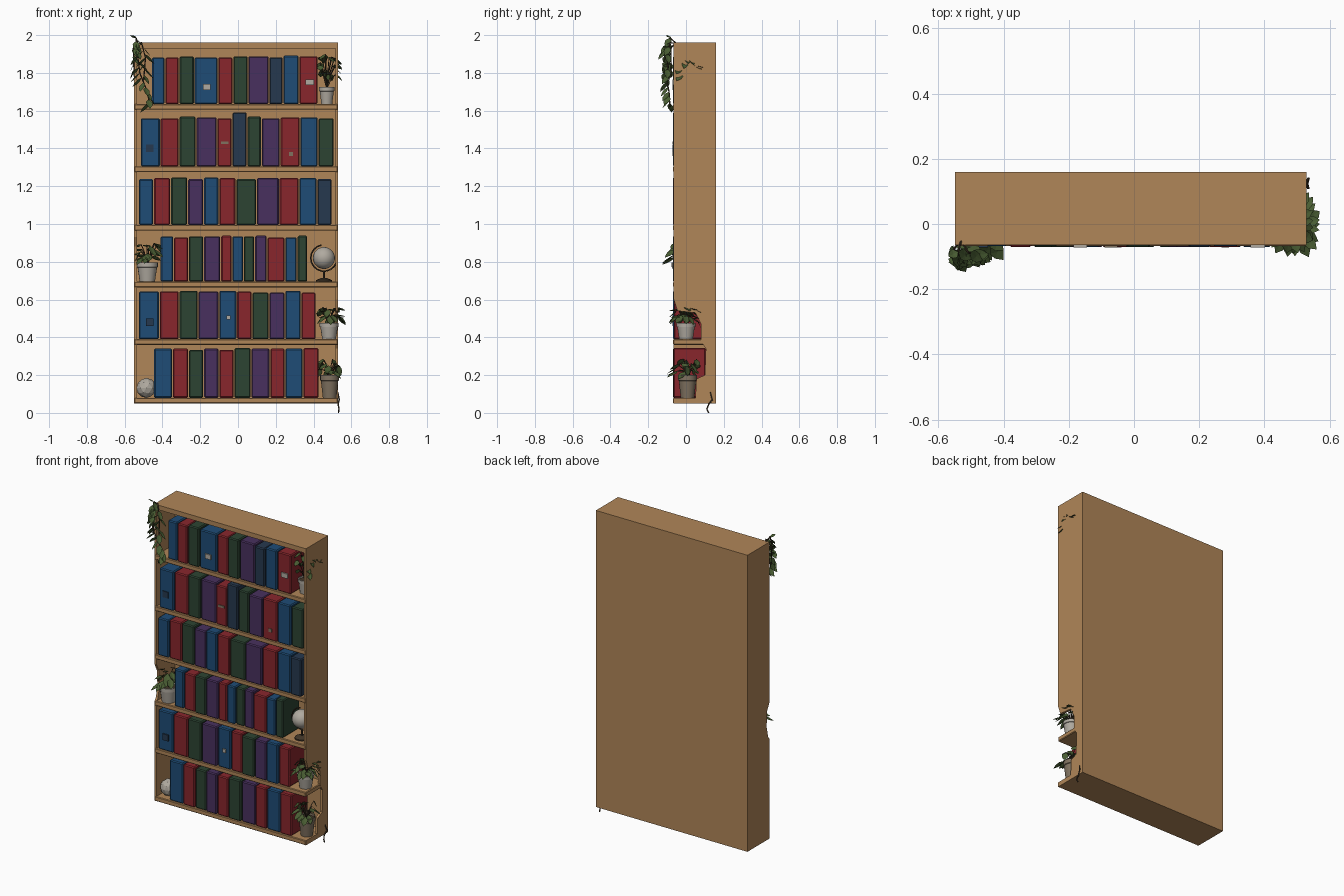
import bpy, bmesh, math, random
from mathutils import Vector

if "Cube" in bpy.data.objects:
    bpy.data.objects.remove(bpy.data.objects["Cube"])

random.seed(4)

def mat(name, r, g, b):
    m = bpy.data.materials.new(name)
    lin = [((c / 255 + 0.055) / 1.055) ** 2.4 for c in (r, g, b)]
    m.diffuse_color = (*lin, 1)
    m.use_nodes = True
    m.node_tree.nodes["Principled BSDF"].inputs["Base Color"].default_value = m.diffuse_color
    return m

WOOD = mat("oak wood", 176, 134, 88)
BARK = mat("dark brown", 66, 54, 40)
LEAF = mat("leaf green", 72, 92, 50)
STONE = mat("pale stone", 176, 170, 160)
CLAY = mat("taupe clay", 128, 114, 96)
BOOK = {"b": mat("book blue", 30, 76, 118), "r": mat("book red", 136, 38, 44),
        "g": mat("book green", 44, 68, 50), "p": mat("book purple", 72, 48, 94),
        "n": mat("book navy", 38, 56, 78)}

def make(name, bm, *mats, smooth=False):
    bmesh.ops.recalc_face_normals(bm, faces=bm.faces)
    me = bpy.data.meshes.new(name)
    bm.to_mesh(me)
    bm.free()
    for m in mats:
        me.materials.append(m)
    for p in me.polygons:
        p.use_smooth = smooth
    if smooth:
        me.set_sharp_from_angle(angle=math.radians(40))
    ob = bpy.data.objects.new(name, me)
    bpy.context.collection.objects.link(ob)
    return ob

def box(name, x0, x1, y0, y1, z0, z1, m, bevel=0.0):
    bm = bmesh.new()
    bmesh.ops.create_cube(bm, size=1)
    for v in bm.verts:
        v.co = ((x0 + x1) / 2 + v.co.x * (x1 - x0), (y0 + y1) / 2 + v.co.y * (y1 - y0),
                (z0 + z1) / 2 + v.co.z * (z1 - z0))
    if bevel:
        bmesh.ops.bevel(bm, geom=bm.edges[:], offset=bevel, segments=1, affect='EDGES')
    return make(name, bm, m)

def side(name, x0, x1, profile):
    # upright panel: (y, z) outline pushed along x
    bm = bmesh.new()
    f = bm.faces.new([bm.verts.new((x0, y, z)) for y, z in profile])
    g = bmesh.ops.extrude_face_region(bm, geom=[f])["geom"]
    bmesh.ops.translate(bm, vec=(x1 - x0, 0, 0), verts=[v for v in g if isinstance(v, bmesh.types.BMVert)])
    return make(name, bm, WOOD)

def lathe(name, x, y, z, profile, m, n=20):
    bm = bmesh.new()
    rings = [[bm.verts.new((x + r * math.cos(a), y + r * math.sin(a), z + h))
              for a in (2 * math.pi * i / n for i in range(n))] for r, h in profile]
    for lo, hi in zip(rings, rings[1:]):
        for i in range(n):
            bm.faces.new((lo[i], lo[(i + 1) % n], hi[(i + 1) % n], hi[i]))
    bm.faces.new(rings[0])
    bm.faces.new(rings[-1])
    return make(name, bm, m, smooth=True)

def tube(bm, pts, r, n=5):
    # thin rod through a list of points
    for p, q in zip(pts, pts[1:]):
        d = Vector(q) - Vector(p)
        if d.length < 1e-4:
            continue
        M = d.to_track_quat('Z', 'Y').to_matrix().to_4x4()
        M.translation = (Vector(p) + Vector(q)) / 2
        bmesh.ops.create_cone(bm, cap_ends=True, segments=n, radius1=r, radius2=r, depth=d.length, matrix=M)

def leaf(bm, b, t, w):
    # pointed blade folded along its middle
    d = t - b
    s = d.cross(Vector((0, 0.25, 1))).normalized() * w / 2
    ring = [b, b + d * .3 + s, b + d * .65 + s * .85, t, b + d * .65 - s * .85, b + d * .3 - s]
    vs = [bm.verts.new(p) for p in ring]
    c = bm.verts.new(b + d * .5 - Vector((0, 0, w * .15)))
    for i in range(6):
        bm.faces.new((vs[i], vs[(i + 1) % 6], c)).material_index = 1

def clamp(p, lo, hi):
    return Vector([min(max(c, l), h) for c, l, h in zip(p, lo, hi)])

def foliage(name, root, lo, hi, n, size):
    # stems fan out of the pot, each ending in a drooping leaf
    bm = bmesh.new()
    root, lo, hi = Vector(root), Vector(lo), Vector(hi)
    for i in range(n):
        a = i * 2.4
        out = Vector((math.cos(a), math.sin(a), 0))
        h = (hi.z - root.z) * random.uniform(.3, 1)
        end = clamp(root + out * random.uniform(.02, .06) + Vector((0, 0, h)), lo, hi)
        tip = clamp(end + out * size + Vector((0, 0, -size * random.uniform(.1, .9))), lo, hi)
        tube(bm, [root, root.lerp(end, .5) + Vector((0, 0, .015)), end], .0025, 4)
        if (tip - end).length > .015:
            leaf(bm, end, tip, size * .62)
    make(name, bm, BARK, LEAF)

# case
Y0, Y1 = -0.065, 0.158
box("top_board", -.55, .53, Y0, Y1, 1.93, 1.96, WOOD)
box("back_board", -.55, .53, .125, .16, .05, 1.96, WOOD)
side("left_side", -.55, -.535, [(Y0, .05), (Y1, .05), (Y1, 1.96), (Y0, 1.96), (Y0, .93),
                                (-.04, .88), (-.035, .78), (-.05, .71), (Y0, .69)])
side("right_side", .515, .53, [(Y0, .05), (Y1, .05), (Y1, 1.96), (Y0, 1.96), (Y0, .6), (-.045, .54),
                               (.05, .53), (.08, .47), (.08, .38), (.105, .34), (.1, .2), (.055, .18),
                               (.05, .08), (Y0, .08)])
shelves = [1.635, 1.305, .995, .695, .39, .08]
for z in shelves:
    box("shelf", -.549, .529, Y0 - .003, .13, z - .03, z, WOOD, .004)

# books: colours, left edge, widths in hundredths, usual height
rows = [("brgbrgpnbr", -.455, [7, 7.5, 8, 12.5, 8, 8, 11, 7.5, 8.5, 10], .253),
        ("brgprngprbg", -.515, [10.5, 10, 9, 11, 8, 8, 7.5, 10, 10.5, 9.5, 8.5], .26),
        ("brgpbrgprbn", -.525, [8, 9, 9, 8.5, 8, 9, 11, 12, 10.5, 9.5, 8], .248),
        ("brgprbgprbg", -.41, [7, 8, 8, 9, 6, 6, 6, 6.5, 9.5, 6.5, 5.5], .24),
        ("brgpbrgpbr", -.525, [11, 10.5, 10, 11, 9.5, 8, 9, 8.5, 8.5, 8], .253),
        ("brgprgprbr", -.445, [10, 8.5, 8, 8, 8, 9, 10, 8, 9.5, 8.5], .26)]
for z, (cols, x, widths, h) in zip(shelves, rows):
    for k, (c, w) in enumerate(zip(cols, widths)):
        top = z + h + random.choice((-.006, 0, .003))
        if c == "n" and z == 1.305:
            top += .025
        front = Y0 - random.choice((-.002, .002, .005))
        box("book", x + .001, x + w / 100 - .004, front, .105, z, top, BOOK[c], .006)
        x += w / 100

# small labels on spines
for x, z, w, h, m in [(-.165, 1.725, .04, .03, STONE), (.38, 1.75, .045, .03, STONE),
                      (-.07, 1.43, .04, .014, CLAY), (.28, 1.37, .022, .022, CLAY),
                      (-.05, .505, .022, .022, STONE), (-.468, 1.4, .04, .04, BOOK["n"]),
                      (-.468, .48, .04, .04, BOOK["n"])]:
    box("spine_label", x - w / 2, x + w / 2, Y0 - .0075, Y0 + .001, z - h / 2, z + h / 2, m)

# potted plants: pot centre, radius, height, colour, foliage bounds
plants = [("shelf_plant", -.48, -.02, .695, .056, .10, STONE, (-.545, -.16, .72), (-.40, .04, .90), 20, .07),
          ("trailing_plant", .482, 0, .39, .05, .085, STONE, (.42, -.09, .40), (.57, .08, .56), 26, .06),
          ("lower_plant", .485, .008, .08, .05, .12, CLAY, (.425, -.11, .13), (.545, .06, .29), 18, .065),
          ("upper_plant", .47, .01, 1.635, .04, .09, STONE, (.435, -.05, 1.70), (.55, .10, 1.90), 20, .06)]
for name, x, y, z, r, h, m, lo, hi, n, size in plants:
    lathe(name + "_pot", x, y, z, [(r * .72, 0), (r * .92, h * .75), (r, h * .77), (r, h), (r * .85, h),
                                   (r * .82, h * .85)], m)
    lathe(name + "_soil", x, y, z, [(r * .82, h * .82), (r * .82, h * .9)], BARK)
    foliage(name + "_leaves", (x, y, z + h * .9), lo, hi, n, size)

# ivy hanging from the top left corner
bm = bmesh.new()
strands = [[(-.53, -.05, 1.955), (-.54, -.085, 1.985), (-.535, -.11, 1.92), (-.52, -.11, 1.8), (-.48, -.09, 1.7),
            (-.465, -.085, 1.62)],
           [(-.53, -.05, 1.955), (-.51, -.085, 1.96), (-.49, -.1, 1.88), (-.5, -.09, 1.76)],
           [(-.54, -.06, 1.955), (-.555, -.08, 1.93), (-.55, -.08, 1.78)]]
lo, hi = (-.57, -.16, 1.59), (-.44, -.03, 2.0)
for pts in strands:
    tube(bm, pts, .0035)
    for p, q in zip(pts[1:], pts[2:]):
        for k in range(4):
            b = Vector(p).lerp(Vector(q), k / 4)
            a = random.uniform(math.pi * .9, math.pi * 2.1)
            leaf(bm, b, clamp(b + Vector((math.cos(a) * .05, math.sin(a) * .04, -.05)), lo, hi), .036)
leaf(bm, Vector((-.54, -.085, 1.985)), Vector((-.57, -.1, 2.0)), .03)
make("hanging_ivy", bm, BARK, LEAF)

# loose root at the lower right
bm = bmesh.new()
tube(bm, [(.528, .13, .11), (.536, .14, .07), (.53, .12, .045), (.535, .11, .02), (.532, .12, 0.001)], .004)
make("loose_root", bm, BARK)

# globe on its stand
bm = bmesh.new()
bmesh.ops.create_uvsphere(bm, u_segments=24, v_segments=14, radius=.058)
bmesh.ops.translate(bm, vec=(.455, 0, .82), verts=bm.verts)
make("globe_ball", bm, STONE, smooth=True)
bm = bmesh.new()
arc = [math.radians(a) for a in range(100, 381, 20)]
tube(bm, [(.455 + .07 * math.cos(a), 0, .82 + .07 * math.sin(a)) for a in arc], .004, 6)
tube(bm, [(.455, 0, .75), (.455, 0, .70)], .006, 8)
make("globe_ring", bm, BARK)
lathe("globe_foot", .455, 0, .695, [(.042, 0), (.042, .008), (.012, .02)], BARK)

# round stone ornament
bm = bmesh.new()
bmesh.ops.create_icosphere(bm, subdivisions=2, radius=.053)
bmesh.ops.translate(bm, vec=(-.485, -.008, .132), verts=bm.verts)
make("stone_ball", bm, STONE)
